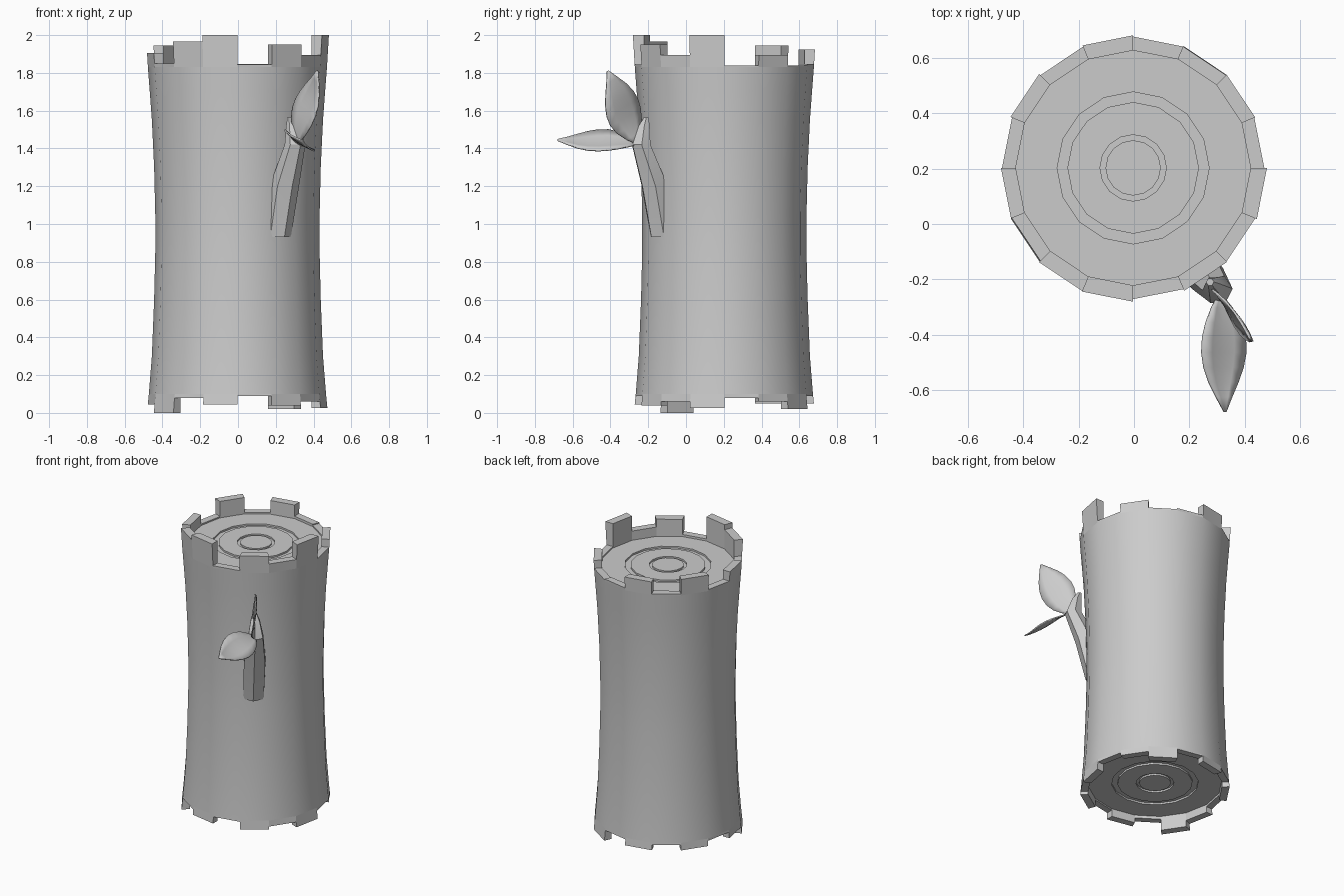
import bpy, bmesh, math
from mathutils import Vector

if "Cube" in bpy.data.objects:
    bpy.data.objects.remove(bpy.data.objects["Cube"])

CX, CY, N = -0.003, 0.203, 16


def finish(name, bm, angle=32, smooth=True):
    bmesh.ops.remove_doubles(bm, verts=bm.verts, dist=1e-5)
    bmesh.ops.recalc_face_normals(bm, faces=bm.faces)
    me = bpy.data.meshes.new(name)
    bm.to_mesh(me)
    bm.free()
    ob = bpy.data.objects.new(name, me)
    bpy.context.collection.objects.link(ob)
    bpy.ops.object.select_all(action='DESELECT')
    ob.select_set(True)
    bpy.context.view_layer.objects.active = ob
    if smooth:
        bpy.ops.object.shade_smooth_by_angle(angle=math.radians(angle))
    return ob


def polar(r, k, z):
    a = 2 * math.pi * k / N
    return (CX + r * math.cos(a), CY + r * math.sin(a), z)


def bridge(bm, rings):
    for a, b in zip(rings, rings[1:]):
        n = len(a)
        for i in range(n):
            bm.faces.new((a[i], a[(i + 1) % n], b[(i + 1) % n], b[i]))


# trunk: flared lathe, with growth-ring grooves cut in both ends
LOW, HIGH = 0.10, 1.83
grooves = [(0.10, 0), (0.10, 1), (0.12, 1), (0.12, 0),
           (0.238, 0), (0.238, 1), (0.275, 1), (0.275, 0), (0.42, 0)]
wall = [(0.469, LOW), (0.453, 0.3), (0.441, 0.6), (0.435, 0.85), (0.435, 1.05),
        (0.441, 1.3), (0.453, 1.55), (0.464, 1.7), (0.474, HIGH)]
D = 0.012
profile = [(r, LOW + D * g) for r, g in grooves] + wall
profile += [(r, HIGH - D * g) for r, g in reversed(grooves)]
bm = bmesh.new()
rings = [[bm.verts.new(polar(r, k, z)) for k in range(N)] for r, z in profile]
bridge(bm, rings)
bm.faces.new(rings[0])
bm.faces.new(rings[-1])
finish("trunk", bm)


# ragged rims: one block per side, each with its own height
def rim(name, heights, base, r_base, flare):
    bm = bmesh.new()
    for k, h in enumerate(heights):
        r_end = r_base + flare * abs(h - base)
        lo, hi = [[bm.verts.new(polar(r, j, z)) for r, j in
                   ((ro, k), (ro, k + 1), (0.425, k + 1), (0.425, k))]
                  for ro, z in ((r_base, base), (r_end, h))]
        bridge(bm, [lo, hi])
        bm.faces.new(lo)
        bm.faces.new(hi)
    # blocks stay separate so their ends remain crisp
    me = bpy.data.meshes.new(name)
    bmesh.ops.recalc_face_normals(bm, faces=bm.faces)
    bm.to_mesh(me)
    bm.free()
    bpy.context.collection.objects.link(bpy.data.objects.new(name, me))


rim("top_rim", [1.84, 1.895, 1.84, 1.847, 1.925, 1.84, 1.945, 1.84,
                1.905, 1.85, 1.965, 2.0, 1.845, 1.95, 1.895, 2.0],
    HIGH, 0.474, 0.06)
rim("bottom_rim", [0.08, 0.06, 0.02, 0.09, 0.05, 0.085, 0.05, 0.085,
                   0.045, 0.0, 0.08, 0.045, 0.09, 0.04, 0.06, 0.025],
    LOW, 0.469, 0.1)

# branch stub: six-sided, bent and tapered
bm = bmesh.new()
path = [(0.205, -0.12, 0.93, 0.075), (0.245, -0.165, 1.2, 0.078),
        (0.302, -0.237, 1.42, 0.055), (0.288, -0.222, 1.52, 0.033),
        (0.275, -0.21, 1.565, 0.014)]
rings = []
for x, y, z, r in path:
    rings.append([bm.verts.new((x + r * math.cos(math.pi * i / 3 - 1),
                                y + r * math.sin(math.pi * i / 3 - 1), z))
                  for i in range(6)])
bridge(bm, rings)
bm.faces.new(rings[0])
bm.faces.new(rings[-1])
finish("branch", bm)


# leaves: pointed ovals along an axis, slightly bowed
def leaf(name, base, tip, across, half, bow):
    base, tip = Vector(base), Vector(tip)
    across = Vector(across).normalized()
    normal = (tip - base).cross(across).normalized()
    bm = bmesh.new()
    rows = []
    for i in range(9):
        t = i / 8
        w = half * max(math.sin(math.pi * t ** 0.9), 0.04)
        c = base.lerp(tip, t) + normal * bow * math.sin(2 * math.pi * t)
        rows.append([bm.verts.new(c + across * w * s + normal * 0.01 * s * s * w / half)
                     for s in (-1, -0.5, 0, 0.5, 1)])
    for a, b in zip(rows, rows[1:]):
        for j in range(4):
            bm.faces.new((a[j], a[j + 1], b[j + 1], b[j]))
    ob = finish(name, bm, 40)
    mod = ob.modifiers.new("thickness", 'SOLIDIFY')
    mod.thickness = 0.008
    mod.offset = 0


leaf("lower_leaf", (0.31, -0.25, 1.425), (0.33, -0.68, 1.445),
     (0.81, 0, -0.56), 0.098, 0.008)
leaf("upper_leaf", (0.31, -0.25, 1.42), (0.42, -0.415, 1.81),
     (-0.45, 0.73, 0.44), 0.108, 0.01)
